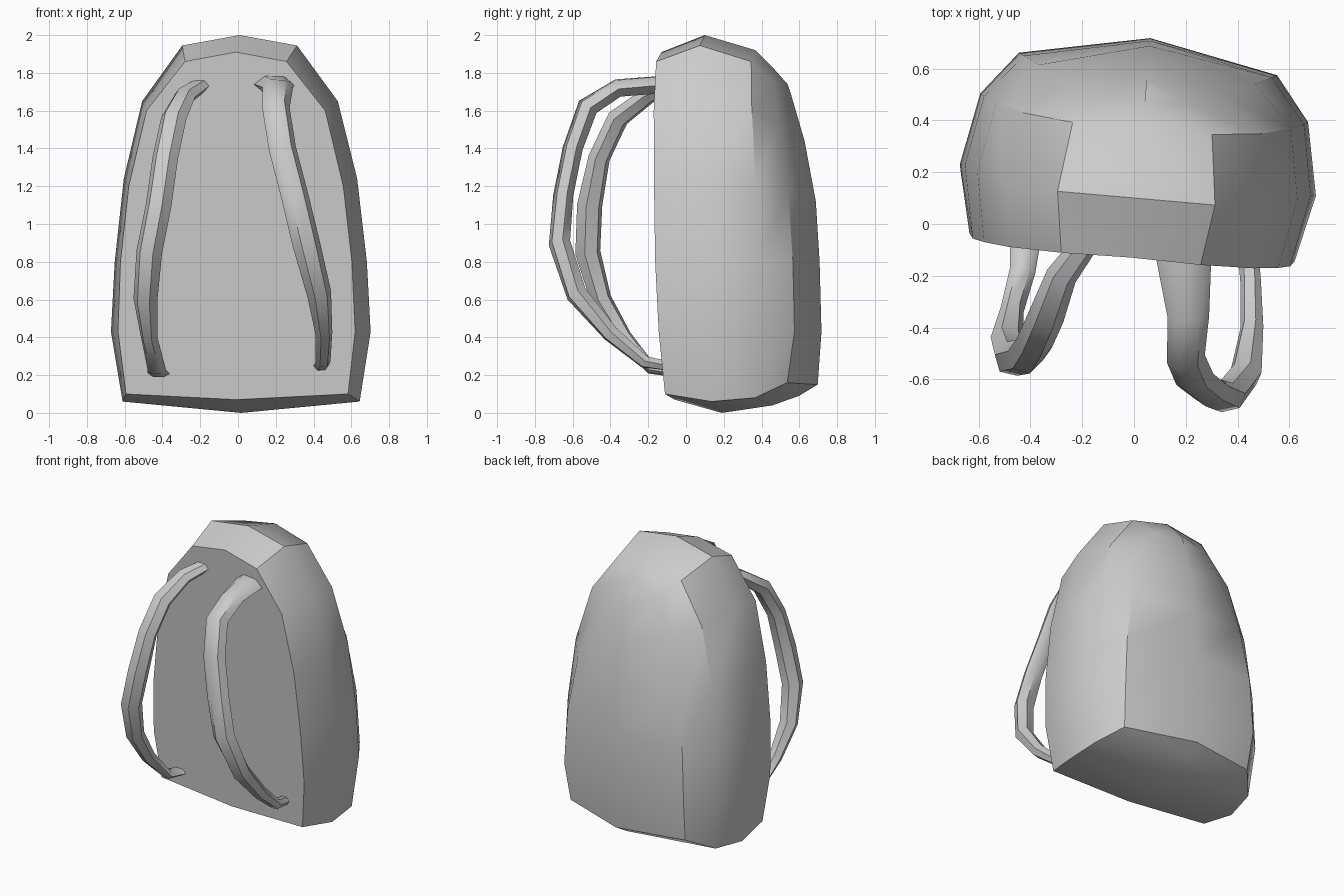
import bpy, bmesh, math
from mathutils import Vector, Matrix

if "Cube" in bpy.data.objects:
    bpy.data.objects.remove(bpy.data.objects["Cube"])

grey = bpy.data.materials.new("plain grey")
grey.use_nodes = True
colour = (0.6, 0.6, 0.6, 1)
grey.diffuse_color = colour
grey.node_tree.nodes["Principled BSDF"].inputs["Base Color"].default_value = colour

TURN = Matrix.Rotation(math.radians(-5), 4, "Z")


def skin(name, rings, caps, angle):
    """Join closed rings of points into one surface."""
    bm = bmesh.new()
    loops = [[bm.verts.new(p) for p in ring] for ring in rings]
    n = len(loops[0])
    for a, b in zip(loops, loops[1:]):
        for i in range(n):
            j = (i + 1) % n
            bm.faces.new((a[i], a[j], b[j], b[i]))
    for end in caps:
        bm.faces.new(loops[end])
    bmesh.ops.remove_doubles(bm, verts=bm.verts, dist=0.001)
    bmesh.ops.recalc_face_normals(bm, faces=bm.faces)
    mesh = bpy.data.meshes.new(name)
    bm.to_mesh(mesh)
    bm.free()
    mesh.materials.append(grey)
    ob = bpy.data.objects.new(name, mesh)
    bpy.context.collection.objects.link(ob)
    bpy.ops.object.select_all(action="DESELECT")
    ob.select_set(True)
    bpy.context.view_layer.objects.active = ob
    bpy.ops.object.shade_smooth_by_angle(angle=math.radians(angle))
    return ob


def arch(widths, heights, depths):
    """Symmetrical arch, listed from the bottom centre up to the top centre."""
    half = [Vector(p) for p in zip(widths, depths, heights)]
    other = [Vector((-p.x, p.y, p.z)) for p in half[-2:0:-1]]
    return [TURN @ p for p in half + other]


# Bag body: arches from the flat front panel to the ridge of the back
body = [
    arch((0, .59, .63, .615, .57, .475, .27, 0),
         (.07, .10, .43, .80, 1.20, 1.60, 1.86, 1.91),
         (-.06, -.06, -.09, -.11, -.12, -.13, -.135, -.13)),
    arch((0, .63, .69, .67, .62, .52, .305, 0),
         (0, .06, .43, .80, 1.24, 1.65, 1.945, 2),
         (.19, .19, .17, .17, .15, .12, .10, .10)),
    arch((0, .60, .635, .62, .57, .46, .27, 0),
         (.04, .08, .43, .80, 1.22, 1.60, 1.86, 1.92),
         (.46, .42, .45, .44, .42, .39, .37, .37)),
    arch((0, .48, .50, .48, .42, .31, .17, 0),
         (.09, .16, .43, .80, 1.18, 1.53, 1.75, 1.83),
         (.60, .58, .62, .61, .58, .52, .48, .46)),
    arch((0,) * 8,
         (.15, .15, .43, .80, 1.12, 1.44, 1.68, 1.74),
         (.70, .70, .72, .71, .69, .63, .56, .54)),
]
skin("bag_body", body, [0], 35)


def strap(name, path, tilt):
    """Flattened six-sided tube; path entries are x, y, z, half width, half thickness."""
    pts = [Vector(p[:3]) for p in path]
    rings = []
    for i, p in enumerate(path):
        along = (pts[min(i + 1, len(pts) - 1)] - pts[max(i - 1, 0)]).normalized()
        side = Vector((math.cos(tilt), math.sin(tilt), 0))
        side = (side - along * side.dot(along)).normalized()
        out = along.cross(side)
        rings.append([pts[i] + side * p[3] * math.cos(k * math.pi / 3)
                      + out * p[4] * math.sin(k * math.pi / 3) * 1.15 for k in range(6)])
    skin(name, rings, [0, -1], 50)


# Shoulder straps
strap("right_strap", [
    (-.19, -.08, 1.74, .05, .03), (-.28, -.20, 1.68, .06, .04),
    (-.34, -.36, 1.56, .07, .05), (-.385, -.46, 1.35, .07, .05),
    (-.42, -.51, 1.10, .07, .06), (-.47, -.52, .85, .07, .06),
    (-.49, -.45, .60, .065, .05), (-.47, -.33, .40, .045, .04),
    (-.43, -.18, .23, .05, .025), (-.42, -.06, .21, .06, .02)], -.25)
strap("left_strap", [
    (.19, -.10, 1.74, .11, .045), (.21, -.36, 1.72, .08, .045),
    (.20, -.52, 1.62, .075, .05), (.235, -.60, 1.40, .075, .045),
    (.30, -.65, 1.15, .075, .045), (.36, -.67, .90, .075, .05),
    (.43, -.58, .63, .065, .05), (.455, -.40, .42, .045, .04),
    (.45, -.22, .27, .04, .03), (.44, -.10, .25, .04, .025)], .25)
